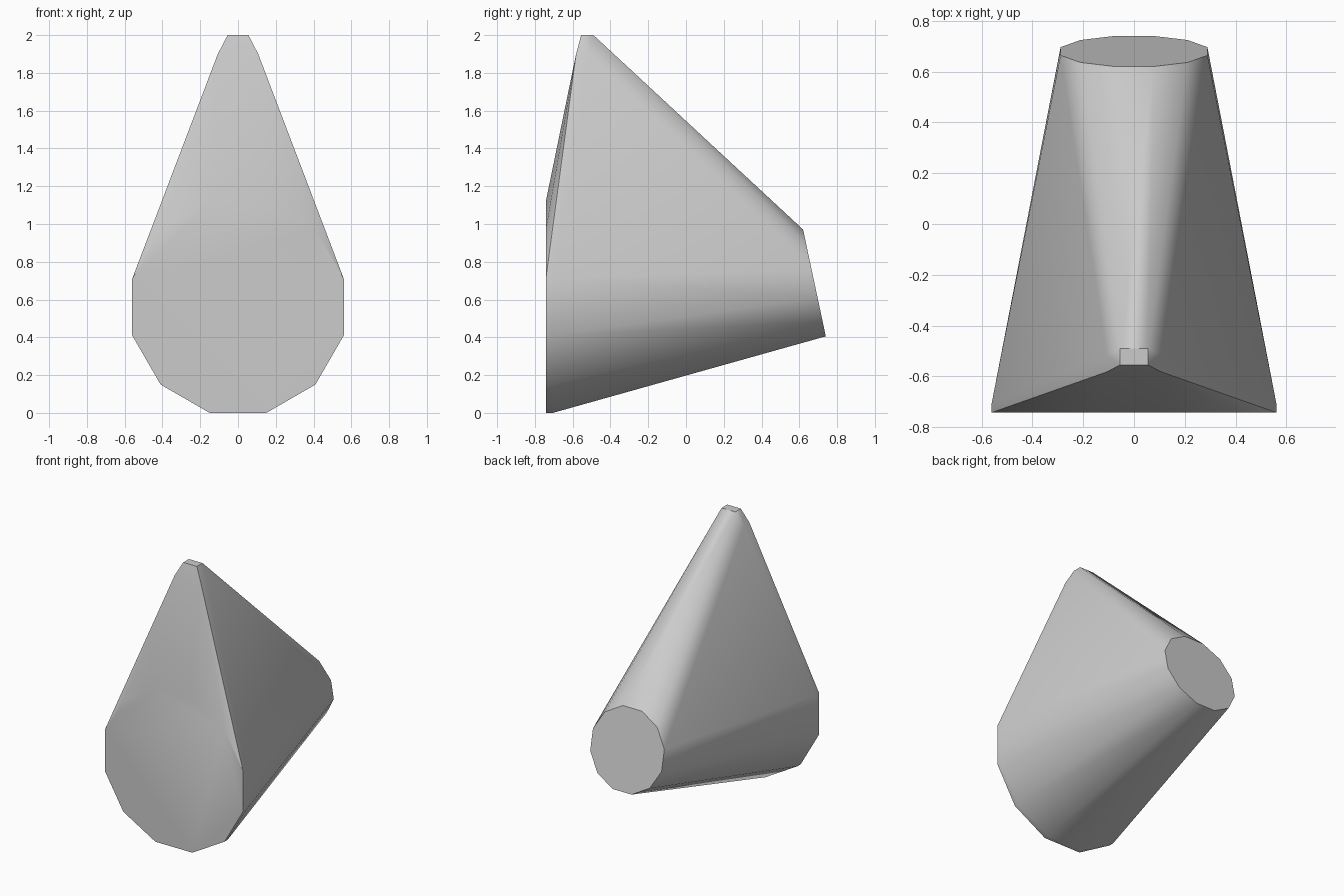
import bpy, bmesh, math
from mathutils import Vector

cube = bpy.data.objects.get("Cube")
if cube:
    bpy.data.objects.remove(cube, do_unlink=True)

grey = bpy.data.materials.new("plain grey")
grey.use_nodes = True
colour = (0.6, 0.6, 0.6, 1)
grey.diffuse_color = colour
grey.node_tree.nodes["Principled BSDF"].inputs["Base Color"].default_value = colour


def ring(sides, apothem, centre, lean=0.0):
    """Upright polygon with a flat top, leaning about x."""
    radius = apothem / math.cos(math.pi / sides)
    points = []
    for i in range(sides):
        a = math.pi / 2 + (i + 0.5) * 2 * math.pi / sides
        up = radius * math.sin(a)
        points.append(Vector(centre) + Vector((radius * math.cos(a),
                      -up * math.sin(lean), up * math.cos(lean))))
    return points


# Outline rings: thick front disc, leaning back disc
points = ring(12, 0.56, (0, -0.742, 0.56)) + ring(12, 0.56, (0, -0.705, 0.56))
points += ring(12, 0.289, (0, 0.68, 0.688), math.radians(12))

# Small six-sided peak with a flat top
for x, shift, z in ((0.055, 0, 2.0), (0.107, -0.027, 1.9)):
    for side in (-1, 1):
        for y in (-0.555, -0.49):
            points.append(Vector((side * x, y + shift, z)))

# Stretch a convex skin over the outlines
bm = bmesh.new()
for p in points:
    bm.verts.new(p)
hull = bmesh.ops.convex_hull(bm, input=bm.verts)
spare = {v for v in hull["geom_interior"] + hull["geom_unused"]
         if isinstance(v, bmesh.types.BMVert)}
bmesh.ops.delete(bm, geom=list(spare), context="VERTS")
bmesh.ops.dissolve_limit(bm, angle_limit=math.radians(0.5),
                         verts=bm.verts, edges=bm.edges)
bmesh.ops.recalc_face_normals(bm, faces=bm.faces)

mesh = bpy.data.meshes.new("tapered_body")
bm.to_mesh(mesh)
bm.free()
mesh.materials.append(grey)
body = bpy.data.objects.new("tapered_body", mesh)
bpy.context.collection.objects.link(body)

# Soft sides, crisp rims
bpy.ops.object.select_all(action="DESELECT")
body.select_set(True)
bpy.context.view_layer.objects.active = body
bpy.ops.object.shade_smooth_by_angle(angle=math.radians(35))
